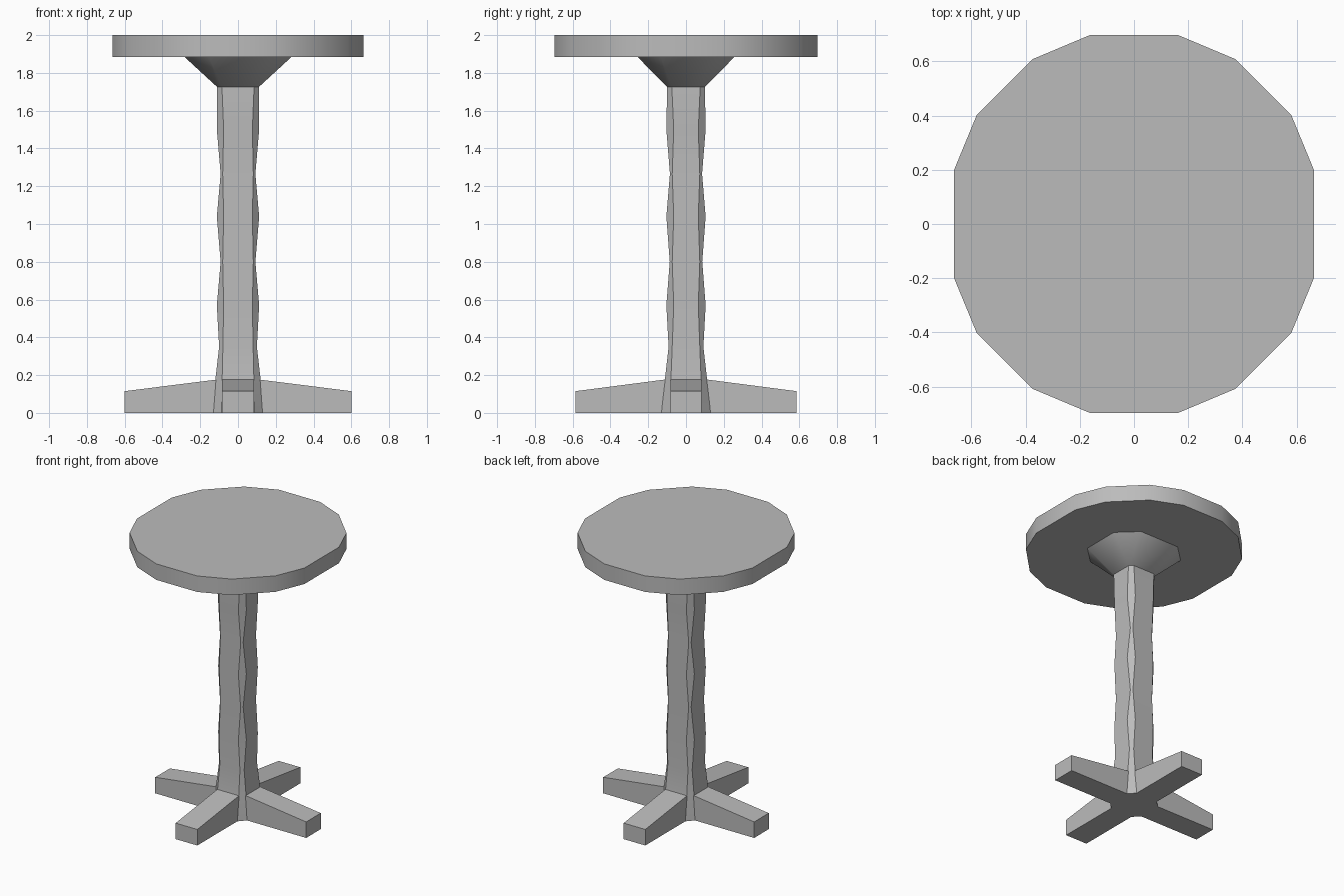
import bpy, bmesh, math

if "Cube" in bpy.data.objects:
    bpy.data.objects.remove(bpy.data.objects["Cube"])

grey = bpy.data.materials.new("grey")
grey.diffuse_color = (0.5, 0.5, 0.5, 1)
grey.use_nodes = True
grey.node_tree.nodes["Principled BSDF"].inputs["Base Color"].default_value = grey.diffuse_color


def finish(name, bm, angle):
    bmesh.ops.recalc_face_normals(bm, faces=bm.faces)
    me = bpy.data.meshes.new(name)
    bm.to_mesh(me)
    bm.free()
    me.materials.append(grey)
    ob = bpy.data.objects.new(name, me)
    bpy.context.collection.objects.link(ob)
    bpy.ops.object.select_all(action='DESELECT')
    ob.select_set(True)
    bpy.context.view_layer.objects.active = ob
    bpy.ops.object.shade_smooth_by_angle(angle=math.radians(angle))
    return ob


def loft(name, rings, angle):
    """Skin a stack of closed rings of points and cap both ends."""
    bm = bmesh.new()
    loops = [[bm.verts.new(p) for p in ring] for ring in rings]
    n = len(loops[0])
    for a, b in zip(loops, loops[1:]):
        for i in range(n):
            j = (i + 1) % n
            bm.faces.new((a[i], a[j], b[j], b[i]))
    bm.faces.new(loops[0])
    bm.faces.new(loops[-1])
    return finish(name, bm, angle)


def mirrored(quarter, z):
    """Full ring from its first-quadrant points, listed anticlockwise."""
    q = list(quarter)
    r = q[::-1]
    pts = (q + [(-x, y) for x, y in r] + [(-x, -y) for x, y in q]
           + [(x, -y) for x, y in r])
    return [(x, y, z) for x, y in pts]


def octagon(z, ox, oy, fx, fy):
    """Square with cut corners: outer half sizes and flat half widths."""
    return mirrored([(ox, fy), (fx, oy)], z)


# Round table top with sixteen sides
edge = [(0.665, 0.197), (0.58, 0.403), (0.375, 0.608), (0.163, 0.697)]
loft("table_top", [mirrored(edge, 1.885), mirrored(edge, 2.0)], 30)

# Flared support under the top
loft("flared_support", [octagon(1.725, 0.11, 0.10, 0.085, 0.075),
                        octagon(1.886, 0.285, 0.258, 0.155, 0.135)], 50)

# Carved column: height, outer half sizes, flat half widths
column = [(0.0, 0.13, 0.13, 0.087, 0.083),
          (0.175, 0.12, 0.112, 0.084, 0.08),
          (0.35, 0.10, 0.092, 0.08, 0.073),
          (0.57, 0.112, 0.104, 0.076, 0.065),
          (0.80, 0.092, 0.086, 0.081, 0.073),
          (1.04, 0.112, 0.104, 0.076, 0.065),
          (1.265, 0.092, 0.085, 0.081, 0.073),
          (1.50, 0.112, 0.104, 0.076, 0.065),
          (1.726, 0.11, 0.10, 0.085, 0.075)]
loft("column", [octagon(*row) for row in column], 25)

# Four sloping feet in a cross
for name, turn, reach, w in (("right_foot", 0, 0.60, 0.083), ("back_foot", 1, 0.585, 0.086),
                             ("left_foot", 2, 0.60, 0.083), ("front_foot", 3, 0.585, 0.086)):
    c, s = [(1, 0), (0, 1), (-1, 0), (0, -1)][turn]
    rings = []
    for r, top in ((0.10, 0.178), (reach, 0.115)):
        section = [(-w, 0), (w, 0), (w, top), (-w, top)]
        rings.append([(c * r - s * t, s * r + c * t, z) for t, z in section])
    loft(name, rings, 20)
